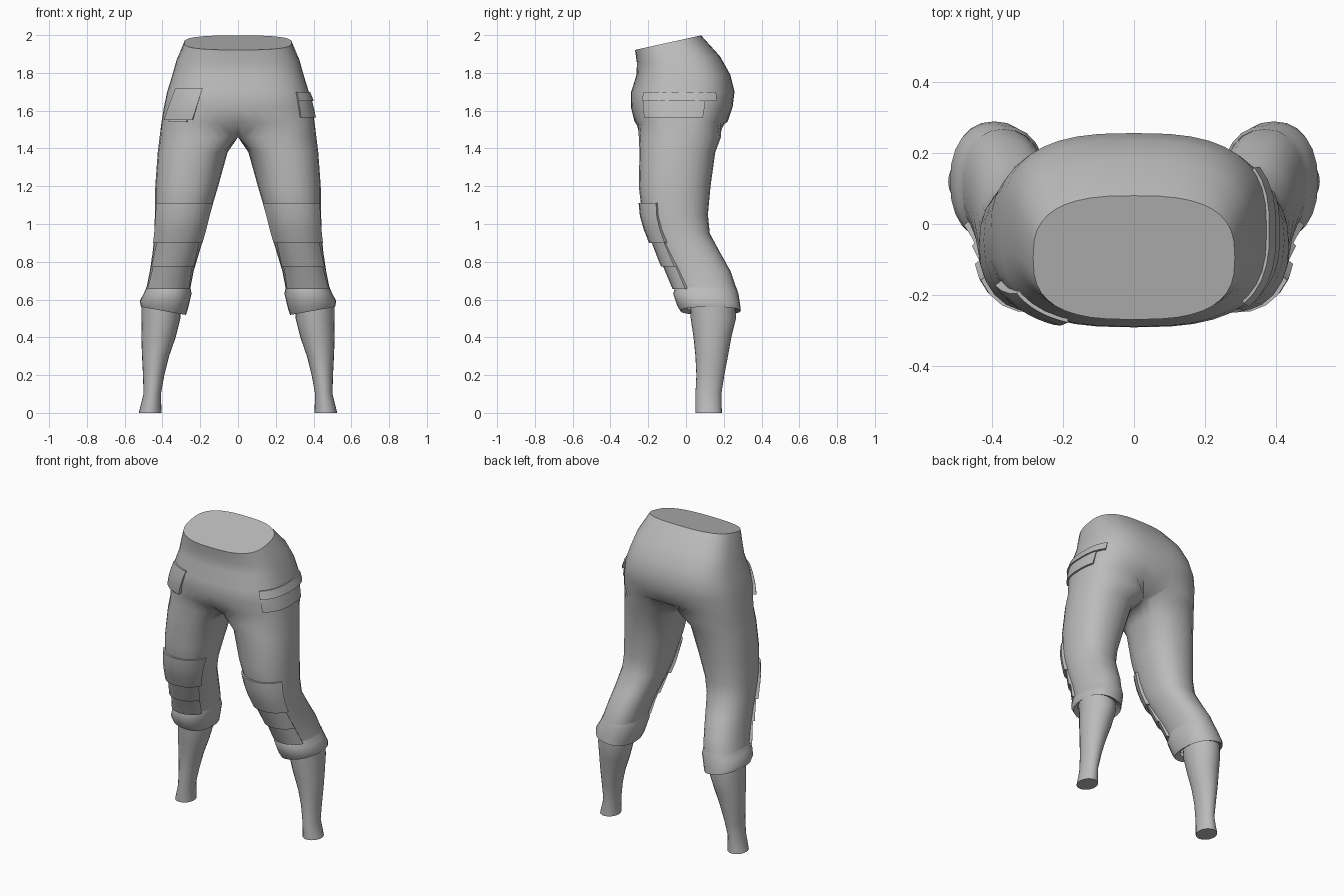
import bpy, bmesh, math
from mathutils import Vector

if "Cube" in bpy.data.objects:
    bpy.data.objects.remove(bpy.data.objects["Cube"])

grey = bpy.data.materials.new("cloth_grey")
grey.diffuse_color = (0.50, 0.50, 0.50, 1)
grey.use_nodes = True
grey.node_tree.nodes["Principled BSDF"].inputs["Base Color"].default_value = grey.diffuse_color

# Rings: z, inner x, outer x, front y, back y, tilt along y
TORSO = [
    (1.960, 0, .285, -.270, .080, .22),
    (1.870, 0, .325, -.260, .180, .08),
    (1.790, 0, .347, -.262, .235, 0),
    (1.700, 0, .375, -.290, .257, 0),
    (1.620, 0, .392, -.292, .247, 0),
    (1.540, 0, .405, -.272, .220, 0),
]
THIGH = [
    (1.460, -.03, .415, -.250, .185, 0),
    (1.380, .055, .425, -.246, .155, 0),
    (1.200, .105, .438, -.250, .130, 0),
    (1.050, .150, .440, -.232, .116, 0),
    (0.950, .175, .443, -.198, .126, 0),
    (0.850, .205, .452, -.150, .180, 0),
    (0.750, .235, .467, -.100, .236, 0),
    (0.660, .252, .485, -.055, .266, 0),
    (0.600, .270, .500, -.030, .275, 0),
]
CALF = [
    (.60, .300, .510, .020, .260, 0),
    (.50, .305, .510, .025, .265, 0),
    (.40, .330, .512, .040, .240, 0),
    (.30, .365, .508, .050, .222, 0),
    (.20, .390, .503, .055, .203, 0),
    (.10, .408, .500, .050, .187, 0),
    (.00, .405, .525, .050, .190, 0),
]
CUFF = [
    (.665, .252, .485, -.058, .267, 0),
    (.630, .246, .500, -.068, .278, 0),
    (.570, .266, .520, -.048, .287, 0),
    (.540, .276, .514, -.030, .290, 0),
    (.555, .300, .500, .010, .262, 0),
]
N = 24
ANGLES = [-180 + 360 * i / N for i in range(N)]


def spow(v, e):
    return math.copysign(abs(v) ** e, v)


def leg_point(ring, t, e=.88, side_tilt=0):
    z, xi, xo, yf, yb, tilt = ring
    a = math.radians(t)
    dx = (xo - xi) / 2 * spow(math.cos(a), e)
    y = (yf + yb) / 2 + (yb - yf) / 2 * spow(math.sin(a), e)
    return Vector((max(0, (xi + xo) / 2 + dx), y, z + side_tilt * dx))


def torso_point(ring, t, e=.72):
    # The angles near the inner side lie on the centre plane
    z, xi, xo, yf, yb, tilt = ring
    yc, ry = (yf + yb) / 2, (yb - yf) / 2
    if abs(t) > 150.1:
        return Vector((0, yc + ry * (180 - abs(t)) / 30 * math.copysign(1, t), z))
    a = math.radians(t * 90 / 150)
    dy = ry * spow(math.sin(a), e)
    x = xo * max(0, math.cos(a)) ** e
    return Vector((x if x > 1e-4 else 0, yc + dy, z + tilt * dy))


def make_object(name, bm, angle=45):
    bmesh.ops.recalc_face_normals(bm, faces=bm.faces)
    me = bpy.data.meshes.new(name)
    bm.to_mesh(me)
    bm.free()
    me.materials.append(grey)
    ob = bpy.data.objects.new(name, me)
    bpy.context.collection.objects.link(ob)
    bpy.ops.object.select_all(action='DESELECT')
    bpy.context.view_layer.objects.active = ob
    ob.select_set(True)
    bpy.ops.object.shade_smooth_by_angle(angle=math.radians(angle))
    return ob


def loft(bm, loops):
    rows = [[bm.verts.new(p) for p in loop] for loop in loops]
    for a, b in zip(rows, rows[1:]):
        for i in range(len(a)):
            j = (i + 1) % len(a)
            bm.faces.new((a[i], a[j], b[j], b[i]))
    return rows


def add_mirror(ob):
    m = ob.modifiers.new("mirror", 'MIRROR')
    m.use_clip = True
    m.merge_threshold = .0005


# Trousers: half torso flowing into one leg, mirrored
bm = bmesh.new()
rows = loft(bm, [[torso_point(r, t) for t in ANGLES] for r in TORSO]
            + [[leg_point(r, t) for t in ANGLES] for r in THIGH])
top = [v for v, t in zip(rows[0], ANGLES) if abs(t) <= 150.1]
inner = [f for f in bm.faces if all(v.co.x < 1e-4 for v in f.verts)]
bmesh.ops.delete(bm, geom=inner, context='FACES')
bm.faces.new([v for v in top if v.is_valid])
bmesh.ops.delete(bm, geom=[v for v in bm.verts if not v.link_faces], context='VERTS')
add_mirror(make_object("trousers", bm, 50))

# Lower legs with closed ankles
bm = bmesh.new()
rows = loft(bm, [[leg_point(r, t, 1) for t in ANGLES] for r in CALF])
bm.faces.new(rows[-1])
add_mirror(make_object("lower_legs", bm))

# Puffy cuffs under the knees, lower towards the inside
bm = bmesh.new()
loft(bm, [[leg_point(r, t, .88, .18 * (k > 1)) for t in ANGLES]
          for k, r in enumerate(CUFF)])
add_mirror(make_object("trouser_cuffs", bm))


def surface(rings, point, z, t):
    for a, b in zip(rings, rings[1:]):
        if a[0] >= z >= b[0]:
            f = (a[0] - z) / (a[0] - b[0])
            ring = [p + (q - p) * f for p, q in zip(a, b)]
            p = point(ring, t)
            c = Vector(((ring[1] + ring[2]) / 2, (ring[3] + ring[4]) / 2, p.z))
            return p, (p - c).normalized()


def patch(name, rings, point, side, z_top, z_bot, t_top, t_bot,
          off_top, off_bot, thick=.03, nz=3, nt=8):
    """Thick panel hugging the cloth between two heights and angle ranges."""
    bm = bmesh.new()
    grid = []
    for k in range(nz + 1):
        f = k / nz
        t0, t1 = (a + (b - a) * f for a, b in zip(t_top, t_bot))
        off = off_top + (off_bot - off_top) * f
        row = []
        for i in range(nt + 1):
            p, n = surface(rings, point, z_top + (z_bot - z_top) * f,
                           t0 + (t1 - t0) * i / nt)
            pair = []
            for d in (off, off - thick):
                q = p + n * d
                pair.append(bm.verts.new((q.x * side, q.y, q.z)))
            row.append(pair)
        grid.append(row)
    for k in range(nz):
        for i in range(nt):
            for s in (0, 1):
                bm.faces.new((grid[k][i][s], grid[k][i + 1][s],
                              grid[k + 1][i + 1][s], grid[k + 1][i][s]))
    # Rim around the panel
    rim = ([grid[0][i] for i in range(nt)] + [grid[k][nt] for k in range(nz)]
           + [grid[nz][i] for i in range(nt, 0, -1)]
           + [grid[k][0] for k in range(nz, 0, -1)])
    for a, b in zip(rim, rim[1:] + rim[:1]):
        bm.faces.new((a[0], b[0], b[1], a[1]))
    return make_object(name, bm, 40)


# Knee pads: one large plate over two smaller ones
for label, s in (("right", 1), ("left", -1)):
    patch(label + "_knee_plate", THIGH, leg_point, s, 1.11, .90,
          (-158, -28), (-150, -30), .012, .022)
    patch(label + "_upper_knee_strip", THIGH, leg_point, s, .91, .775,
          (-145, -35), (-145, -35), .006, .020)
    patch(label + "_lower_knee_strip", THIGH, leg_point, s, .785, .655,
          (-145, -35), (-145, -35), .008, .018)

# Front pocket with a small buckle on one hip
patch("hip_pocket", TORSO, torso_point, -1, 1.72, 1.55,
      (-112, -55), (-102, -42), .010, .022, .03)
patch("pocket_buckle", TORSO, torso_point, -1, 1.56, 1.541,
      (-93, -55), (-93, -55), .012, .016, .03, 1, 4)

# Flared side pouch on the other hip: flap and body
patch("side_pouch_flap", TORSO, torso_point, 1, 1.70, 1.65,
      (-68, 52), (-68, 52), .008, .017, .03, 2)
patch("side_pouch", TORSO, torso_point, 1, 1.66, 1.565,
      (-68, 30), (-68, 30), .007, .012, .03, 2)
